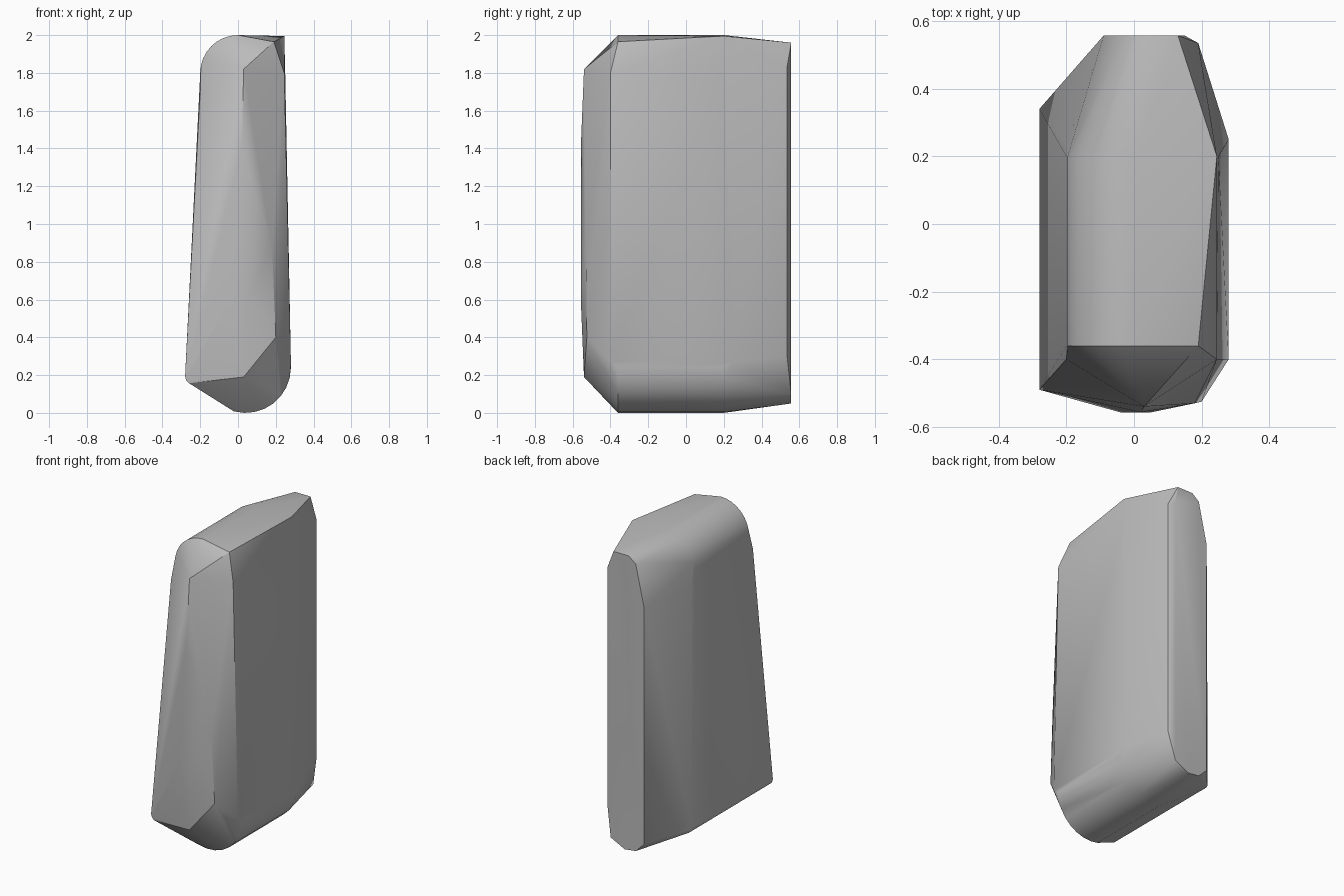
import bpy
import bmesh
from math import cos, sin, radians

default_cube = bpy.data.objects.get("Cube")
if default_cube:
    bpy.data.objects.remove(default_cube, do_unlink=True)


def make_material(name, value):
    material = bpy.data.materials.new(name)
    material.use_nodes = True
    colour = (value, value, value, 1)
    material.diffuse_color = colour
    material.node_tree.nodes["Principled BSDF"].inputs["Base Color"].default_value = colour
    return material


def arc(centre_x, centre_z, radius, start, end, steps=8):
    """Points along a circular arc in the x-z plane."""
    points = []
    for step in range(steps + 1):
        angle = radians(start + (end - start) * step / steps)
        points.append((centre_x + radius * cos(angle), centre_z + radius * sin(angle)))
    return points


def section(profile, y):
    """Stand an x-z profile at one depth."""
    return [(x, y, z) for x, z in profile]


def make_hull(name, points, material):
    """Wrap a tight skin around the sections."""
    bm = bmesh.new()
    for point in points:
        bm.verts.new(point)
    hull = bmesh.ops.convex_hull(bm, input=bm.verts)
    unused = {item for item in hull["geom_interior"] + hull["geom_unused"]
              if isinstance(item, bmesh.types.BMVert)}
    bmesh.ops.delete(bm, geom=list(unused), context="VERTS")
    bmesh.ops.dissolve_limit(bm, angle_limit=radians(0.5), verts=bm.verts, edges=bm.edges)
    bmesh.ops.recalc_face_normals(bm, faces=bm.faces)
    mesh = bpy.data.meshes.new(name)
    bm.to_mesh(mesh)
    bm.free()
    mesh.materials.append(material)
    body = bpy.data.objects.new(name, mesh)
    bpy.context.collection.objects.link(body)
    bpy.ops.object.select_all(action="DESELECT")
    body.select_set(True)
    bpy.context.view_layer.objects.active = body
    bpy.ops.object.shade_smooth_by_angle(angle=radians(30))
    return body


# Rounded shoulder and rounded underside shared by the middle sections
shoulder = arc(0, 1.8, 0.2, 180, 90)
underside = arc(0.04, 0.24, 0.24, 255, 360)
low_edge = arc(-0.235, 0.195, 0.045, 180, 238, 4)

front_shoulder = section(shoulder + [(0.19, 1.965), (0.24, 1.82)], -0.36)
front_underside = section(underside, -0.36)
rear_shoulder = section(shoulder + [(0.245, 1.995), (0.25, 1.8)], 0.2)
rear_underside = section(underside, 0.2)

# Slanted side, widest along its low edge
side_edges = section(low_edge, -0.49) + section(low_edge, 0.34)
side_edges += [(-0.2, -0.4, 1.7), (-0.2, 0.23, 1.7)]
side_edges += [(0.28, -0.4, 0.27), (0.28, 0.25, 0.27), (0.245, -0.4, 1.8)]

# Blunt nose with a shallow vertical ridge
nose = section([(0.03, 1.82), (0.03, 0.19)], -0.54)
nose += section([(-0.04, 0.6), (0.05, 0.6), (0.02, 1.4)], -0.557)
nose += [(0.18, -0.53, 0.88), (0.2, -0.525, 0.4)]

# Narrow flat back
back = section([(-0.09, 1.65), (-0.03, 1.92), (0.02, 1.96), (0.13, 1.96),
                (0.15, 1.85), (0.15, 0.1), (0.05, 0.05), (-0.03, 0.06), (-0.09, 0.12)], 0.557)
back += section([(0.19, 1.83), (0.19, 0.3)], 0.535)

stone_grey = make_material("stone_grey", 0.5)
make_hull("stone_slab", front_shoulder + front_underside + rear_shoulder
          + rear_underside + side_edges + nose + back, stone_grey)
